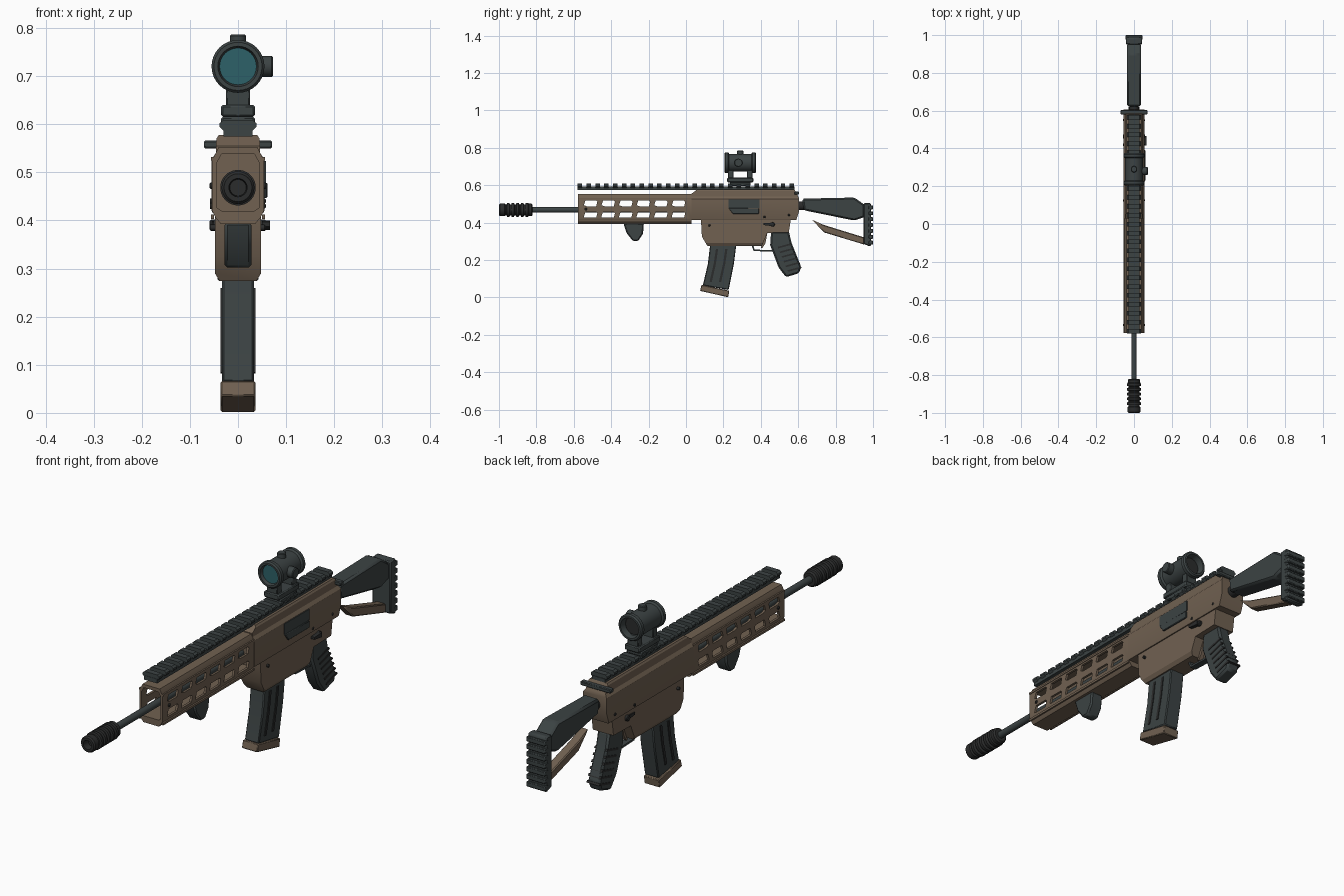
import bpy, bmesh, math
from mathutils import Vector

if "Cube" in bpy.data.objects:
    bpy.data.objects.remove(bpy.data.objects["Cube"])


def material(name, r, g, b):
    m = bpy.data.materials.new(name)
    m.use_nodes = True
    m.diffuse_color = (r, g, b, 1)
    node = next(n for n in m.node_tree.nodes if n.type == "BSDF_PRINCIPLED")
    node.inputs["Base Color"].default_value = (r, g, b, 1)
    node.inputs["Roughness"].default_value = 0.6
    return m


TAN = material("tan", 0.165, 0.12, 0.083)
DARK = material("dark grey", 0.045, 0.056, 0.057)
BLACK = material("soft black", 0.024, 0.025, 0.025)
GLASS = material("teal glass", 0.027, 0.12, 0.14)


def finish(name, bm, mat, bevel=0.0):
    bmesh.ops.recalc_face_normals(bm, faces=bm.faces)
    mesh = bpy.data.meshes.new(name)
    bm.to_mesh(mesh)
    bm.free()
    mesh.materials.append(mat)
    ob = bpy.data.objects.new(name, mesh)
    bpy.context.collection.objects.link(ob)
    if bevel:
        mod = ob.modifiers.new("Bevel", "BEVEL")
        mod.width, mod.segments, mod.limit_method = bevel, 1, "ANGLE"
    return ob


def add_prism(bm, pts, a, b, axis="x"):
    """Extrude a 2D outline from a to b; outlines are (y, z) along x, (x, z) along y."""
    place = (lambda u, v: (a, u, v)) if axis == "x" else (lambda u, v: (u, a, v))
    face = bm.faces.new([bm.verts.new(place(*p)) for p in pts])
    ext = bmesh.ops.extrude_face_region(bm, geom=[face])["geom"]
    move = Vector((b - a, 0, 0) if axis == "x" else (0, b - a, 0))
    bmesh.ops.translate(bm, vec=move, verts=[g for g in ext if isinstance(g, bmesh.types.BMVert)])


def prism(name, pts, a, b, mat, bevel=0.0, axis="x"):
    bm = bmesh.new()
    add_prism(bm, pts, a, b, axis)
    return finish(name, bm, mat, bevel)


def rect(u0, u1, v0, v1):
    return [(u0, v0), (u1, v0), (u1, v1), (u0, v1)]


def box(name, x, y, z, mat, bevel=0.0):
    return prism(name, rect(*y, *z), *x, mat, bevel)


def lathe(name, pts, origin, axis, mat, steps=28):
    """Spin (radius, distance) points around an axis through origin."""
    ax, o = Vector(axis), Vector(origin)
    side = ax.orthogonal().normalized()
    bm = bmesh.new()
    vs = [bm.verts.new(o + side * r + ax * t) for r, t in pts]
    es = [bm.edges.new(p) for p in zip(vs, vs[1:])]
    bmesh.ops.spin(bm, geom=vs + es, axis=ax, cent=o, angle=math.tau, steps=steps)
    bmesh.ops.remove_doubles(bm, verts=bm.verts, dist=1e-5)
    return finish(name, bm, mat)


def cylinder(name, r, origin, axis, length, mat, chamfer=0.003):
    return lathe(name, [(0, 0), (r, 0), (r, length - chamfer), (r - chamfer, length), (0, length)],
                 origin, axis, mat)


def boolean(ob, cutter, operation):
    mod = ob.modifiers.new("Shape", "BOOLEAN")
    mod.operation, mod.object, mod.solver = operation, cutter, "EXACT"
    bpy.context.view_layer.objects.active = ob
    bpy.ops.object.modifier_apply(modifier=mod.name)
    bpy.data.objects.remove(cutter)


def mirrored(half):
    return half + [(-x, z) for x, z in reversed(half)]


def body(name, side, half_section, mat):
    """Side outline crossed with a mirrored front section."""
    ob = prism(name, side, -0.1, 0.1, mat)
    boolean(ob, prism("section", mirrored(half_section), -1, 1, mat, axis="y"), "INTERSECT")
    return ob


# Receiver
body("upper_receiver",
     [(0.03, 0.415), (0.59, 0.415), (0.605, 0.46), (0.605, 0.53), (0.58, 0.577), (0.06, 0.577), (0.03, 0.555)],
     [(0.05, 0.41), (0.055, 0.42), (0.055, 0.527), (0.046, 0.54), (0.045, 0.57), (0.038, 0.58)], TAN)
body("lower_receiver",
     [(0.08, 0.416), (0.085, 0.325), (0.115, 0.274), (0.405, 0.274), (0.435, 0.345), (0.55, 0.348), (0.56, 0.416)],
     [(0.036, 0.27), (0.048, 0.29), (0.048, 0.42)], TAN)
box("ejection_port", (0.05, 0.058), (0.226, 0.393), (0.478, 0.523), DARK)
prism("ejection_door", [(0.228, 0.478), (0.25, 0.447), (0.39, 0.447), (0.39, 0.476)], 0.05, 0.061, DARK, 0.002)
for y, z in [(0.125, 0.385), (0.42, 0.43), (0.55, 0.44)]:
    cylinder("receiver_pin", 0.006, (-0.058, y, z), (1, 0, 0), 0.116, BLACK)
for s, name in [(1, "left_selector"), (-1, "right_selector")]:
    cylinder(name + "_hub", 0.012, (s * 0.045, 0.463, 0.39), (s, 0, 0), 0.014, BLACK)
    prism(name + "_lever", [(0.415, 0.387), (0.465, 0.38), (0.465, 0.4), (0.415, 0.397)],
          s * 0.05, s * (0.066 if s > 0 else 0.054), BLACK)
box("charging_handle", (-0.071, 0.071), (0.58, 0.603), (0.549, 0.566), DARK, 0.003)

# Handguard: hollow shell with two rows of slots
guard = body("handguard", rect(-0.577, 0.03, 0.393, 0.552),
             [(0.036, 0.393), (0.046, 0.405), (0.054, 0.42), (0.054, 0.525), (0.04, 0.552)], TAN)
boolean(guard, prism("bore", mirrored([(0.034, 0.42), (0.044, 0.426), (0.044, 0.52), (0.034, 0.538)]),
                     -0.6, 0.02, TAN, axis="y"), "DIFFERENCE")
bm = bmesh.new()
for i in range(6):
    y = -0.51 + i * 0.094
    for z, lean in [(0.502, 0.008), (0.442, -0.008)]:
        w, h = 0.036, 0.015
        add_prism(bm, [(y - w, z - h + 0.006), (y - w + lean + 0.008, z - h), (y + w - 0.006, z - h),
                       (y + w, z + h - 0.006), (y + w - 0.006, z + h), (y - w + 0.008, z + h)], -0.1, 0.1)
boolean(guard, finish("slots", bm, TAN), "DIFFERENCE")
for s in (1, -1):
    box("handguard_top_strip", (s * 0.05, s * 0.0565), (-0.577, 0.03), (0.524, 0.532), TAN)
    box("handguard_low_strip", (s * 0.05, s * 0.0565), (-0.577, 0.03), (0.403, 0.412), TAN)
    cylinder("handguard_screw", 0.007, (s * 0.05, -0.535, 0.472), (s, 0, 0), 0.009, BLACK)
prism("hand_stop", [(-0.335, 0.396), (-0.225, 0.396), (-0.23, 0.34), (-0.255, 0.302), (-0.285, 0.302), (-0.318, 0.345)],
      -0.028, 0.028, DARK, 0.006)

# Top rail
box("rail_base", (-0.03, 0.03), (-0.58, 0.58), (0.574, 0.592), DARK)
bm = bmesh.new()
for i in range(25):
    y = -0.567 + i * 0.0472
    add_prism(bm, mirrored([(0.03, 0.586), (0.038, 0.594), (0.038, 0.602), (0.03, 0.609)]), y - 0.012, y + 0.012, "y")
finish("rail_teeth", bm, DARK)

# Barrel and muzzle device
CORE = 0.468
cylinder("barrel", 0.0145, (0, -0.86, CORE), (0, 1, 0), 0.92, DARK)
muzzle = [(0, 0.03), (0.017, 0.03), (0.019, 0), (0.029, 0), (0.034, 0.006), (0.034, 0.03)]
for i in range(5):
    t = 0.035 + i * 0.025
    muzzle += [(0.029, t), (0.029, t + 0.006), (0.037, t + 0.008), (0.037, t + 0.02)]
muzzle += [(0.033, 0.16), (0.033, 0.174), (0.027, 0.18), (0, 0.18)]
lathe("muzzle_brake", muzzle, (0, -1, CORE), (0, 1, 0), BLACK)

# Optic
AIM = 0.72
for name, y, z in [("mount_base", (0.22, 0.36), (0.615, 0.64)), ("mount_clamp", (0.235, 0.345), (0.596, 0.616))]:
    box(name, (-0.035, 0.035), y, z, DARK, 0.004)
for y in (0.225, 0.325):
    box("mount_leg", (-0.025, 0.025), (y, y + 0.03), (0.635, 0.685), DARK, 0.003)
lathe("optic_tube", [(0.039, 0.012), (0.042, 0), (0.05, 0), (0.055, 0.006), (0.055, 0.02), (0.048, 0.026),
                     (0.048, 0.144), (0.055, 0.15), (0.055, 0.164), (0.05, 0.17), (0.042, 0.17),
                     (0.036, 0.14), (0.036, 0.02), (0.039, 0.012)], (0, 0.205, AIM), (0, 1, 0), DARK, 32)
cylinder("front_lens", 0.04, (0, 0.219, AIM), (0, 1, 0), 0.006, GLASS)
cylinder("rear_lens", 0.038, (0, 0.345, AIM), (0, 1, 0), 0.006, BLACK)
cylinder("top_turret", 0.017, (0, 0.29, AIM + 0.04), (0, 0, 1), 0.026, DARK)
cylinder("side_turret", 0.022, (0.04, 0.28, AIM), (1, 0, 0), 0.033, DARK)

# Magazine
prism("magazine", [(0.13, 0.29), (0.27, 0.29), (0.256, 0.18), (0.228, 0.04), (0.09, 0.064), (0.117, 0.18)],
      -0.033, 0.033, DARK, 0.004)
prism("magazine_floor", [(0.083, 0.067), (0.231, 0.036), (0.226, 0.001), (0.075, 0.035)], -0.036, 0.036, TAN, 0.003)
for f in (0, 0.05):
    prism("magazine_rib", [(0.16 + f, 0.26), (0.172 + f, 0.26), (0.16 + f, 0.18), (0.138 + f, 0.082),
                           (0.126 + f, 0.084), (0.148 + f, 0.18)], -0.036, 0.036, BLACK)

# Pistol grip, trigger and guard
prism("grip", [(0.455, 0.352), (0.55, 0.352), (0.565, 0.29), (0.615, 0.165), (0.605, 0.13), (0.535, 0.108),
               (0.495, 0.16), (0.45, 0.28)], -0.028, 0.028, DARK, 0.008)
for i in range(6):
    y, z = 0.525 + i * 0.0105, 0.282 - i * 0.025
    prism("grip_ridge", [(y - 0.035, z - 0.012), (y + 0.037, z + 0.008), (y + 0.042, z), (y - 0.032, z - 0.02)],
          -0.03, 0.03, BLACK)
prism("trigger", [(0.415, 0.345), (0.435, 0.345), (0.425, 0.29), (0.407, 0.262), (0.4, 0.266), (0.412, 0.295)],
      -0.008, 0.008, TAN)
prism("trigger_guard", [(0.35, 0.278), (0.362, 0.248), (0.475, 0.244), (0.48, 0.285), (0.472, 0.285),
                        (0.467, 0.252), (0.367, 0.256), (0.36, 0.278)], -0.014, 0.014, DARK)

# Stock
cylinder("stock_hinge", 0.024, (0, 0.59, 0.49), (0, 1, 0), 0.07, BLACK)
prism("stock", [(0.622, 0.528), (0.9, 0.534), (0.955, 0.495), (0.955, 0.43), (0.9, 0.411), (0.63, 0.466)],
      -0.037, 0.037, DARK, 0.008)
prism("stock_brace", [(0.672, 0.416), (0.735, 0.388), (0.955, 0.32), (0.955, 0.282), (0.74, 0.347)],
      -0.02, 0.02, TAN, 0.004)
prism("butt_pad", [(0.95, 0.285), (0.985, 0.272), (0.99, 0.28), (0.99, 0.5), (0.982, 0.506), (0.95, 0.503)],
      -0.043, 0.043, DARK, 0.005)
for i in range(7):
    z = 0.282 + i * 0.0315
    box("butt_rib", (-0.044, 0.044), (0.975, 1.0), (z, z + 0.021), DARK, 0.003)

# Smooth round parts, keep hard edges crisp
bpy.ops.object.select_all(action="DESELECT")
for ob in bpy.context.collection.objects:
    if ob.type == "MESH":
        ob.select_set(True)
        bpy.context.view_layer.objects.active = ob
bpy.ops.object.shade_smooth_by_angle(angle=math.radians(30))
